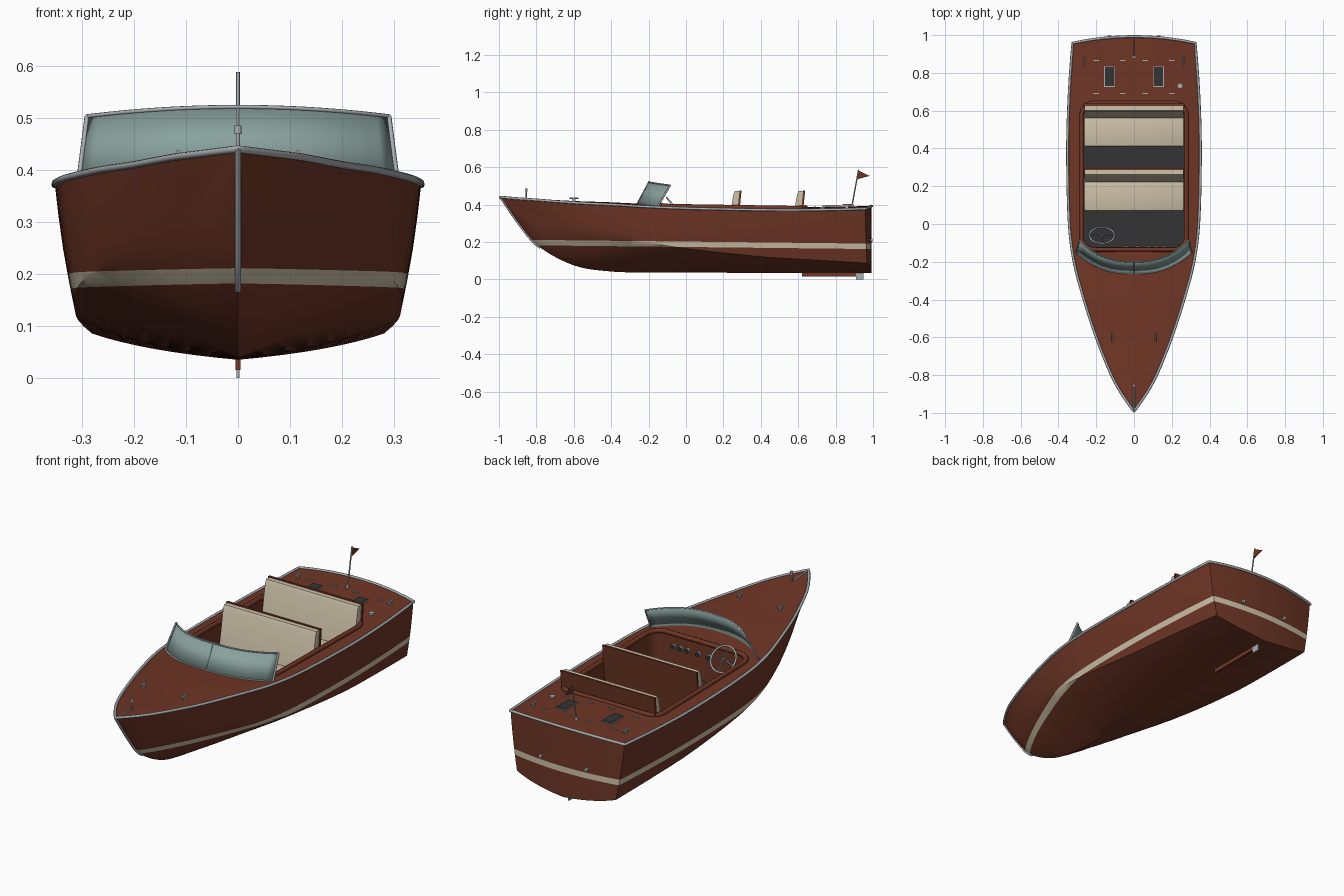
import bpy, bmesh, math
from mathutils import Vector, Matrix

cube = bpy.data.objects.get("Cube")
if cube:
    bpy.data.objects.remove(cube)


def material(name, *rgb):
    m = bpy.data.materials.new(name)
    m.use_nodes = True
    color = (*rgb, 1)
    m.diffuse_color = color
    m.node_tree.nodes["Principled BSDF"].inputs["Base Color"].default_value = color
    return m


wood = material("red_brown_wood", .16, .037, .019)
cream = material("cream", .62, .54, .4)
dark = material("dark_grey", .034, .034, .036)
glass = material("grey_green_glass", .25, .36, .34)
chrome = material("chrome_grey", .4, .42, .44)


# Shared helpers
def finish(bm, name, *mats, angle=35):
    bmesh.ops.recalc_face_normals(bm, faces=bm.faces)
    mesh = bpy.data.meshes.new(name)
    bm.to_mesh(mesh)
    bm.free()
    obj = bpy.data.objects.new(name, mesh)
    bpy.context.collection.objects.link(obj)
    for m in mats:
        mesh.materials.append(m)
    smooth(obj, angle)
    return obj


def activate(obj):
    bpy.ops.object.select_all(action='DESELECT')
    obj.select_set(True)
    bpy.context.view_layer.objects.active = obj


def smooth(obj, angle=35):
    activate(obj)
    bpy.ops.object.shade_smooth_by_angle(angle=math.radians(angle))


def tube(name, points, radius, mat=chrome, closed=False):
    curve = bpy.data.curves.new(name, 'CURVE')
    curve.dimensions = '3D'
    curve.bevel_depth = radius
    curve.bevel_resolution = 2
    curve.use_fill_caps = True
    spline = curve.splines.new('POLY')
    spline.points.add(len(points) - 1)
    for p, co in zip(spline.points, points):
        p.co = (*co, 1)
    spline.use_cyclic_u = closed
    curve.materials.append(mat)
    obj = bpy.data.objects.new(name, curve)
    bpy.context.collection.objects.link(obj)
    activate(obj)
    bpy.ops.object.convert(target='MESH')
    smooth(obj, 50)
    return obj


def box(name, center, size, mat, bevel=0):
    bm = bmesh.new()
    bmesh.ops.create_cube(bm, size=1, matrix=Matrix.Translation(center) @ Matrix.Diagonal((*size, 1)))
    if bevel:
        bmesh.ops.bevel(bm, geom=bm.edges[:], offset=bevel, segments=2, affect='EDGES', profile=.5)
    return finish(bm, name, mat)


def disc(name, center, radius, depth, mat, axis='Z'):
    bm = bmesh.new()
    turn = Matrix.Rotation(math.pi / 2, 4, 'X') if axis == 'Y' else Matrix()
    bmesh.ops.create_cone(bm, cap_ends=True, segments=16, radius1=radius, radius2=radius, depth=depth,
                          matrix=Matrix.Translation(center) @ turn)
    return finish(bm, name, mat)


def prism(name, outline, half_width, mat, x=0):
    """Extrude a side outline of (y, z) points across x."""
    bm = bmesh.new()
    face = bm.faces.new([bm.verts.new((x - half_width, *p)) for p in outline])
    new = bmesh.ops.extrude_face_region(bm, geom=[face])['geom']
    bmesh.ops.translate(bm, verts=[v for v in new if isinstance(v, bmesh.types.BMVert)],
                        vec=(2 * half_width, 0, 0))
    return finish(bm, name, mat)


# Hull lines: y, sheer x, sheer z, chine x, chine z, keel z
LINES = [(-.993, 0, .44, 0, .44, .44), (-.9, .065, .432, .045, .385, .305),
         (-.8, .12, .425, .085, .335, .185), (-.6, .2, .41, .165, .27, .075),
         (-.4, .265, .4, .235, .225, .042), (-.2, .318, .388, .29, .195, .037),
         (0, .343, .38, .312, .165, .036), (.4, .352, .372, .312, .122, .035),
         (.7, .343, .372, .3, .103, .035), (1, .322, .378, .28, .085, .035)]


def lines(y):
    i = max(0, min(len(LINES) - 2, sum(r[0] <= y for r in LINES) - 1))
    a, b = LINES[i], LINES[i + 1]
    p, n = LINES[max(i - 1, 0)], LINES[min(i + 2, len(LINES) - 1)]
    h = b[0] - a[0]
    t = (y - a[0]) / h
    out = []
    for k in range(1, 6):
        m0 = (b[k] - p[k]) / (b[0] - p[0]) * h
        m1 = (n[k] - a[k]) / (n[0] - a[0]) * h
        d = b[k] - a[k]
        out.append(a[k] + m0 * t + (3 * d - 2 * m0 - m1) * t * t + (m0 + m1 - 2 * d) * t ** 3)
    return out


def deck_z(x, y):
    sx, sz = lines(y)[:2]
    return sz + .045 * sx * (1 - (x / sx) ** 2) if sx > .001 else sz


BOW, STERN = -.993, .993


def stern_y(x):
    return STERN - .33 * x * x


def section(y):
    sx, sz, cx, cz, kz = lines(y)
    half = []
    for i in range(8):
        t = i / 8
        w = 2 * t * (1 - t)
        half.append((w * .65 * cx + t * t * cx, kz + (cz - kz) * (w * .33 + t * t)))
    for i in range(5):
        t = i / 4
        half.append((cx + (sx - cx) * t + .004 * math.sin(math.pi * t) * sx / .35, cz + (sz - cz) * t))
    deck = [(sx * f / 6, deck_z(sx * f / 6, y)) for f in range(5, -6, -1)]
    return half + deck + [(-x, z) for x, z in half[:0:-1]]


# Hull with curved transom
bm = bmesh.new()
count = 50
rings = []
for i in range(count + 1):
    y = BOW + (STERN - BOW) * (i / count) ** 1.15
    rings.append([(x, stern_y(x) if i == count else y, z) for x, z in section(y)])
for s in (.75, .5, .25, 0):
    rings.append([(x * s, stern_y(x * s), .22 + (z - .22) * s) for x, _, z in rings[count]])
rows = [[bm.verts.new(p) for p in ring] for ring in rings]
for a, b in zip(rows, rows[1:]):
    for j in range(len(a)):
        k = (j + 1) % len(a)
        bm.faces.new((a[j], a[k], b[k], b[j]))
bmesh.ops.remove_doubles(bm, verts=bm.verts, dist=.0004)

# Painted waterline band
tilt = Vector((0, .011, 1))
band = (.173, .202)
for z in band:
    bmesh.ops.bisect_plane(bm, geom=bm.verts[:] + bm.edges[:] + bm.faces[:],
                           plane_co=(0, 0, z), plane_no=tilt, dist=.00001)
for f in bm.faces:
    f.material_index = int(band[0] < f.calc_center_median().dot(tilt) < band[1])
hull = finish(bm, "hull", wood, cream, dark)


# Cockpit well cut into the hull
def well_outline(grow=0, r=.06):
    pts = []
    for cx, cy, start in ((1, 1, 0), (-1, 1, 90), (-1, 0, 180), (1, 0, 270)):
        for k in range(7):
            a = math.radians(start + k * 15)
            y = .635 - r if cy else -.13 + r
            pts.append((cx * (.272 - r) + (r + grow) * math.cos(a), y + (r + grow) * math.sin(a)))
    return pts


FLOOR = .2
bm = bmesh.new()
base = bm.faces.new([bm.verts.new((x, y, FLOOR)) for x, y in well_outline()])
base.material_index = 2
new = bmesh.ops.extrude_face_region(bm, geom=[base], use_keep_orig=True)['geom']
bmesh.ops.translate(bm, verts=[v for v in new if isinstance(v, bmesh.types.BMVert)], vec=(0, 0, .4))
for f in bm.faces:
    f.material_index = 2 if f.calc_center_median().z < FLOOR + .01 else 0
cutter = finish(bm, "well_cutter", wood, cream, dark)
cutter.hide_render = True
cut = hull.modifiers.new("well", 'BOOLEAN')
cut.operation, cut.solver, cut.object = 'DIFFERENCE', 'EXACT', cutter
activate(hull)
bpy.ops.object.modifier_apply(modifier=cut.name)
bpy.data.objects.remove(cutter)
smooth(hull)
tube("cockpit_coaming", [(x, y, deck_z(x, y) + .004) for x, y in well_outline(.005)], .012, wood, True)

# Chrome rub rail, stem band and bow strip
ys = [BOW + (STERN - .035 - BOW) * (i / 40) ** 1.3 for i in range(41)]
side = [(lines(y)[0], y, lines(y)[1]) for y in ys]
sx = lines(STERN)[0]
back = [(sx * f / 6, stern_y(sx * f / 6), deck_z(sx * f / 6, STERN)) for f in range(6, -7, -1)]
tube("rub_rail", side + back + [(-x, y, z) for x, y, z in side[:0:-1]], .007, closed=True)
tube("stem_band", [(0, y, lines(y)[4]) for y in [BOW + .215 * i / 16 for i in range(17)]], .006)
tube("bow_strip", [(0, y, deck_z(0, y)) for y in (-.98, -.93, -.87)], .004)

# Benches with leaning backrests
for label, y in (("front", .22), ("rear", .56)):
    box(label + "_seat_cushion", (0, y - .06, .235), (.528, .18, .07), cream, .008)
    prism(label + "_seat_back", [(y, .26), (y + .034, .455), (y + .042, .472), (y + .07, .472),
                                 (y + .045, .26)], .262, cream)
    prism(label + "_seat_shell", [(y + .04, FLOOR), (y + .066, .476), (y + .077, .476), (y + .05, FLOOR)],
          .267, wood)

# Curved windshield and frame
def shield(a, t):
    bend = abs(a) ** 2.5
    x, y = .305 * a, -.262 + .11 * bend
    low = Vector((x, y, deck_z(x, y)))
    top = Vector((.29 * a, -.2 + .115 * bend, .521 - .018 * a * a))
    return low.lerp(top, t)


steps = [i / 12 - 1 for i in range(25)]
bm = bmesh.new()
low, top = [[bm.verts.new(shield(a, t)) for a in steps] for t in (0, 1)]
for i in range(24):
    bm.faces.new((low[i], low[i + 1], top[i + 1], top[i]))
pane = finish(bm, "windshield", glass)
pane.modifiers.new("thickness", 'SOLIDIFY').thickness = .004
for t, part in ((0, "windshield_sill"), (1, "windshield_top_rail")):
    tube(part, [shield(a, t) for a in steps], .004)
for a, part in ((-1, "right_post"), (0, "center_post"), (1, "left_post")):
    tube("windshield_" + part, [shield(a, 0), shield(a, 1)], .005 if a else .002)

# Steering wheel and dashboard gauges
hub = Vector((-.17, -.06, .385))
turn = Matrix.Rotation(math.radians(-50), 3, 'X')
rim = [hub + turn @ Vector((.066 * math.cos(i * math.pi / 16), .066 * math.sin(i * math.pi / 16), 0))
       for i in range(32)]
tube("steering_wheel_rim", rim, .005, closed=True)
for i in range(4):
    tube("steering_wheel_spoke", [hub, rim[i * 8]], .003)
tube("steering_column", [hub, hub + turn @ Vector((0, 0, -.09))], .006)
for i, x in enumerate((-.04, .02, .08, .12, .16)):
    disc("gauge_bezel", (x, -.126, .335), .014, .012, chrome, 'Y')
    disc("gauge_face", (x, -.118, .335), .011, .006, dark, 'Y')

# Deck fittings
def on_deck(name, x, y, size, mat):
    return box(name, (x, y, deck_z(x, y) + size[2] / 2), size, mat)


for s in (-1, 1):
    for x, y in ((.115, -.6), (.26, .86)):
        z = deck_z(x, y)
        on_deck("cleat_foot", s * x, y, (.008, .018, .016), chrome)
        tube("cleat_bar", [(s * x, y - .024, z + .018), (s * x, y + .024, z + .018)], .004)
    on_deck("vent_frame", s * .13, .78, (.056, .108, .005), chrome)
    on_deck("vent_panel", s * .13, .78, (.048, .1, .008), dark)
    for x in (.06, .2):
        for y in (.69, .865):
            on_deck("hatch_hinge", s * x, y, (.03, .006, .005), chrome)
    disc("exhaust_pipe", (s * .13, stern_y(.13), .21), .009, .02, chrome, 'Y')
disc("fuel_cap", (.245, .73, deck_z(.245, .73) + .003), .014, .01, chrome)

# Bow light, flagstaff and pennant
tube("bow_light_staff", [(0, -.855, .425), (0, -.855, .475)], .004)
disc("bow_light", (0, -.855, .477), .007, .016, chrome)
disc("flagstaff_socket", (0, .885, .393), .01, .02, chrome)
tube("flagstaff", [(0, .885, .38), (0, .923, .588)], .0035)
prism("pennant", [(.914, .535), (.922, .582), (.982, .553)], .0015, wood)

# Keel skeg and rudder
box("skeg", (0, .765, .028), (.01, .29, .026), wood)
box("rudder", (0, .93, .02), (.006, .04, .04), chrome)
